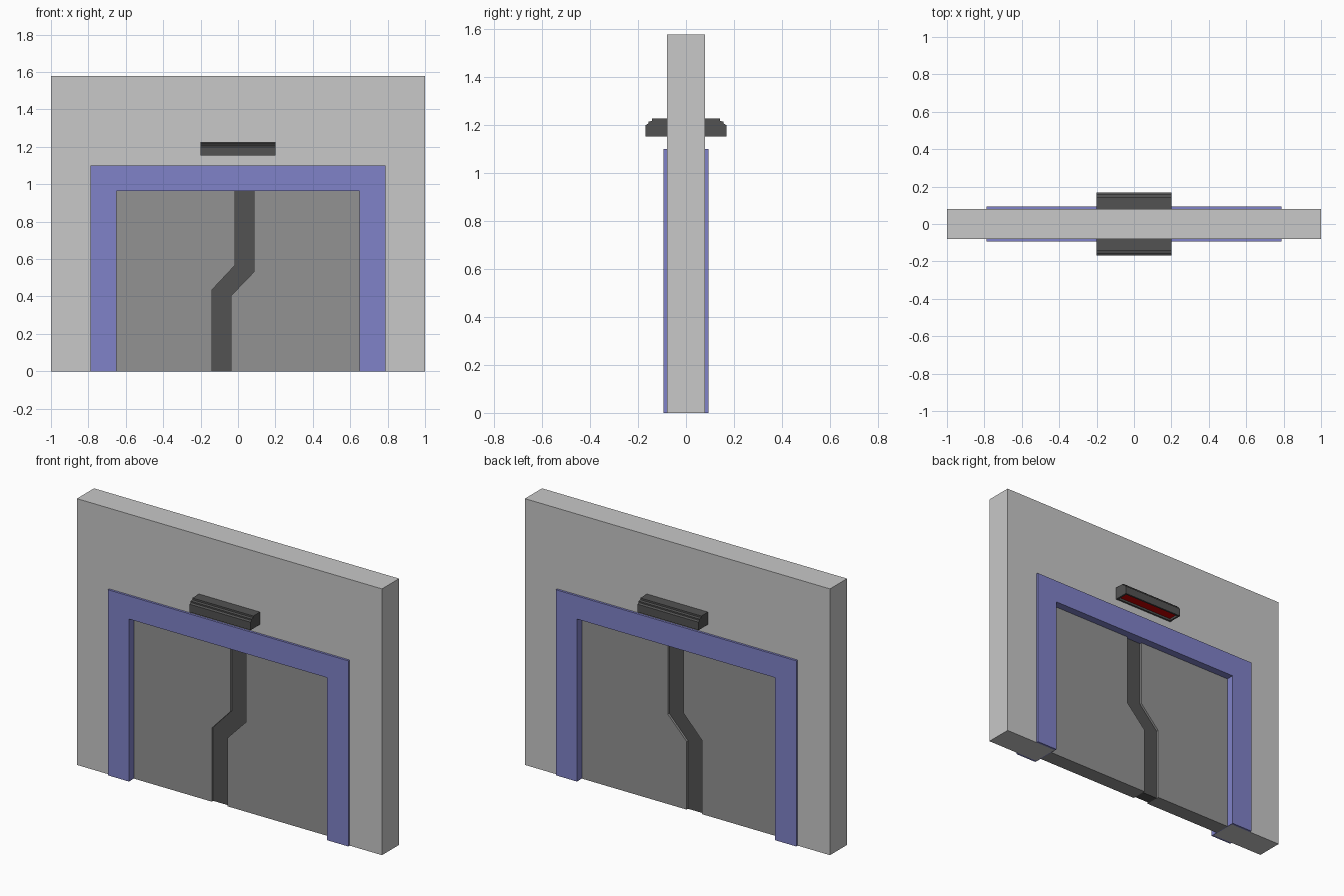
import bpy, bmesh
from mathutils import Vector

if "Cube" in bpy.data.objects:
    bpy.data.objects.remove(bpy.data.objects["Cube"])


def material(name, rgb):
    m = bpy.data.materials.new(name)
    m.diffuse_color = (*rgb, 1)
    m.use_nodes = True
    m.node_tree.nodes["Principled BSDF"].inputs["Base Color"].default_value = m.diffuse_color
    return m


GREY = material("wall_grey", (0.58, 0.58, 0.58))
BLUE = material("frame_blue", (0.216, 0.223, 0.578))
DOOR = material("door_grey", (0.29, 0.29, 0.29))
DARK = material("dark_grey", (0.085, 0.085, 0.085))
RED = material("lamp_red", (0.6, 0.0, 0.0))


def finish(bm, name, mats):
    bmesh.ops.recalc_face_normals(bm, faces=bm.faces)
    me = bpy.data.meshes.new(name)
    bm.to_mesh(me)
    bm.free()
    for m in mats:
        me.materials.append(m)
    ob = bpy.data.objects.new(name, me)
    bpy.context.collection.objects.link(ob)
    return ob


def extruded(points, direction):
    bm = bmesh.new()
    face = bm.faces.new([bm.verts.new(p) for p in points])
    ext = bmesh.ops.extrude_face_region(bm, geom=[face])["geom"]
    # the starting face stays in place as the closing cap
    moved = [v for v in ext if isinstance(v, bmesh.types.BMVert)]
    bmesh.ops.translate(bm, verts=moved, vec=Vector(direction))
    return bm


def slab(name, outline, y0, y1, mat):
    """Extrude an x-z outline from y0 to y1."""
    bm = extruded([(x, y0, z) for x, z in outline], (0, y1 - y0, 0))
    return finish(bm, name, [mat])


def portal(ox, oz, ix, iz):
    """Outline of an upside-down U: outer and inner half-width and height."""
    return [(-ox, 0), (-ox, oz), (ox, oz), (ox, 0),
            (ix, 0), (ix, iz), (-ix, iz), (-ix, 0)]


# wall with doorway
W, H = 0.65, 0.963
slab("wall", portal(1, 1.578, W + 0.004, H + 0.004), -0.08, 0.08, GREY)

# blue frame: thin reveal lining plus a raised surround on both faces
slab("frame_lining", portal(W + 0.004, H + 0.004, W, H), -0.08, 0.08, BLUE)
for side, name in ((-1, "front_frame"), (1, "back_frame")):
    slab(name, portal(0.788, 1.10, W, H), side * 0.08, side * 0.093, BLUE)

# two door leaves with a stepped meeting line and a recessed dark seal between
left_edge = [(-0.139, 0), (-0.139, 0.436), (-0.016, 0.567), (-0.016, H)]
right_edge = [(-0.037, 0), (-0.037, 0.404), (0.086, 0.532), (0.086, H)]
slab("left_door", [(-W, H), (-W, 0)] + left_edge, -0.047, 0.047, DOOR)
slab("right_door", [(W, H), (W, 0)] + right_edge, -0.047, 0.047, DOOR)
slab("door_seal", left_edge + right_edge[::-1], -0.034, 0.034, DARK)

# stepped lamp housings above the door, red lens recessed in the underside
profile = [(0.08, 1.153), (0.168, 1.153), (0.168, 1.2), (0.157, 1.206),
           (0.157, 1.214), (0.142, 1.217), (0.142, 1.227), (0.08, 1.227)]
for side, name in ((-1, "front_lamp"), (1, "back_lamp")):
    bm = extruded([(-0.2, side * y, z) for y, z in profile], (0.4, 0, 0))
    bmesh.ops.recalc_face_normals(bm, faces=bm.faces)
    under = min(bm.faces, key=lambda f: f.calc_center_median().z)
    bmesh.ops.inset_individual(bm, faces=[under], thickness=0.015)
    ext = bmesh.ops.extrude_discrete_faces(bm, faces=[under])["faces"]
    lens = ext[0]
    bmesh.ops.translate(bm, verts=lens.verts, vec=(0, 0, 0.012))
    lens.material_index = 1
    finish(bm, name, [DARK, RED])
